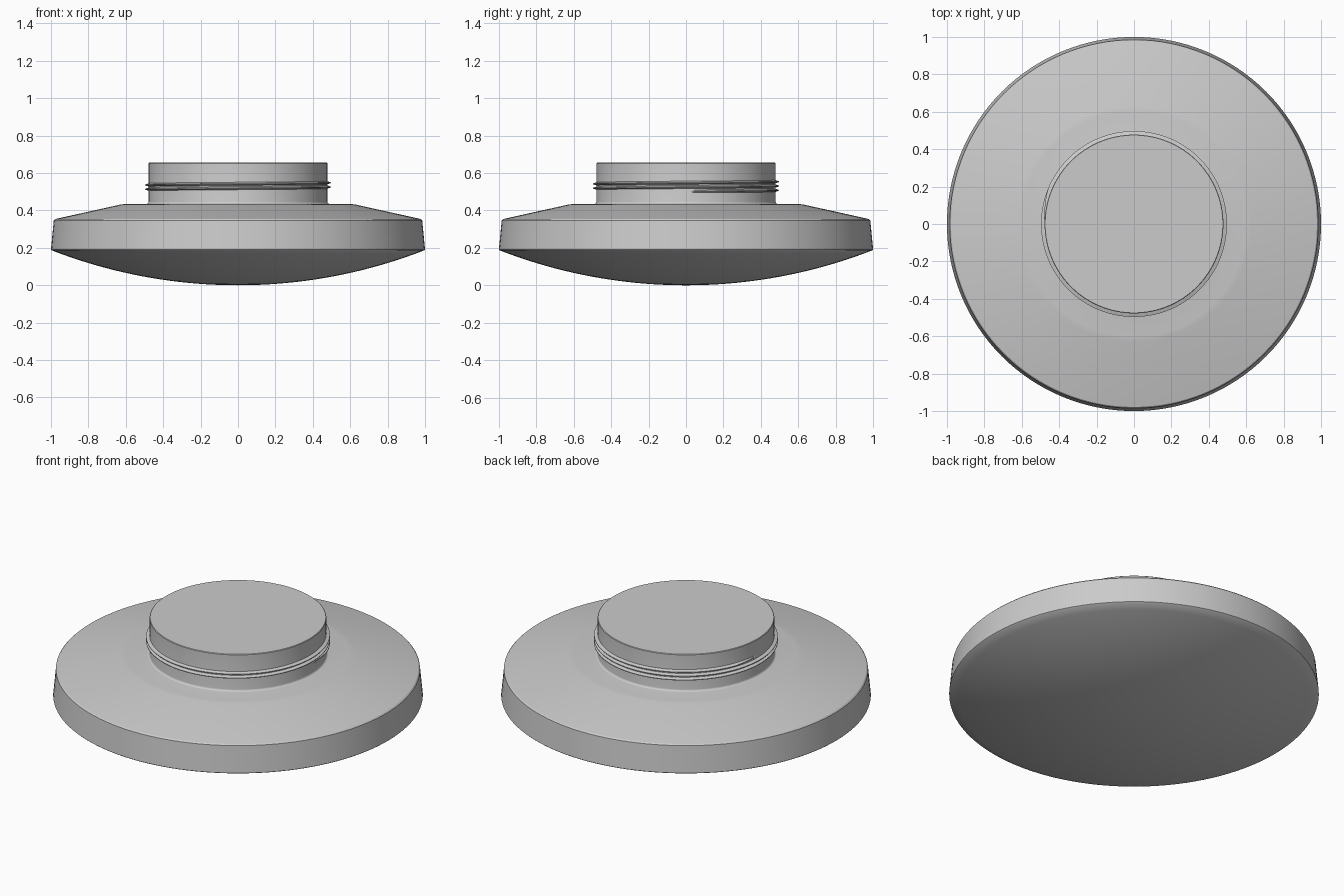
import bpy, bmesh, math

if "Cube" in bpy.data.objects:
    bpy.data.objects.remove(bpy.data.objects["Cube"])

SEG = 128


def finish(name, bm, angle):
    bmesh.ops.recalc_face_normals(bm, faces=bm.faces)
    mesh = bpy.data.meshes.new(name)
    bm.to_mesh(mesh)
    bm.free()
    obj = bpy.data.objects.new(name, mesh)
    bpy.context.collection.objects.link(obj)
    bpy.ops.object.select_all(action='DESELECT')
    obj.select_set(True)
    bpy.context.view_layer.objects.active = obj
    bpy.ops.object.shade_smooth_by_angle(angle=math.radians(angle))
    return obj


def lathe(name, profile, angle=25):
    bm = bmesh.new()
    verts = [bm.verts.new((r, 0, z)) for r, z in profile]
    edges = [bm.edges.new(p) for p in zip(verts, verts[1:])]
    bmesh.ops.spin(bm, geom=verts + edges, cent=(0, 0, 0), axis=(0, 0, 1),
                   angle=math.tau, steps=SEG)
    bmesh.ops.remove_doubles(bm, verts=bm.verts, dist=1e-5)
    return finish(name, bm, angle)


# Lens housing: domed underside, tapered rim, conical shoulder, solid neck
R, H = 0.997, 0.187
sphere = (R * R + H * H) / (2 * H)
half = math.asin(R / sphere)
dome = [(sphere * math.sin(half * i / 20), sphere * (1 - math.cos(half * i / 20)))
        for i in range(21)]
shoulder = [(1.0, 0.19), (0.985, 0.347), (0.978, 0.354), (0.63, 0.431), (0.60, 0.435)]
fillet = [(0.49 - 0.012 * math.sin(a), 0.447 - 0.012 * math.cos(a))
          for a in (i * math.pi / 8 for i in range(5))]
neck = [(0.478, 0.652), (0.475, 0.655), (0, 0.655)]
lathe("lens_housing", dome + shoulder + fillet + neck)

# Screw thread: thin triangular ridge swept along a helix, tapered at both ends
turns, pitch, z0 = 2.5, 0.023, 0.502
steps = int(turns * SEG)
bm = bmesh.new()
rings = []
for i in range(steps + 1):
    a = math.tau * i / SEG
    z = z0 + pitch * i / SEG
    fade = min(1, i / 8, (steps - i) / 8)
    tip = 0.476 + 0.021 * fade
    pts = [(0.474, -0.010), (tip, -0.002), (tip, 0.002), (0.474, 0.010)]
    rings.append([bm.verts.new((r * math.cos(a), r * math.sin(a), z + dz))
                  for r, dz in pts])
for p, q in zip(rings, rings[1:]):
    for k in range(4):
        n = (k + 1) % 4
        bm.faces.new((p[k], p[n], q[n], q[k]))
bm.faces.new(rings[0])
bm.faces.new(rings[-1])
finish("screw_thread", bm, 30)
